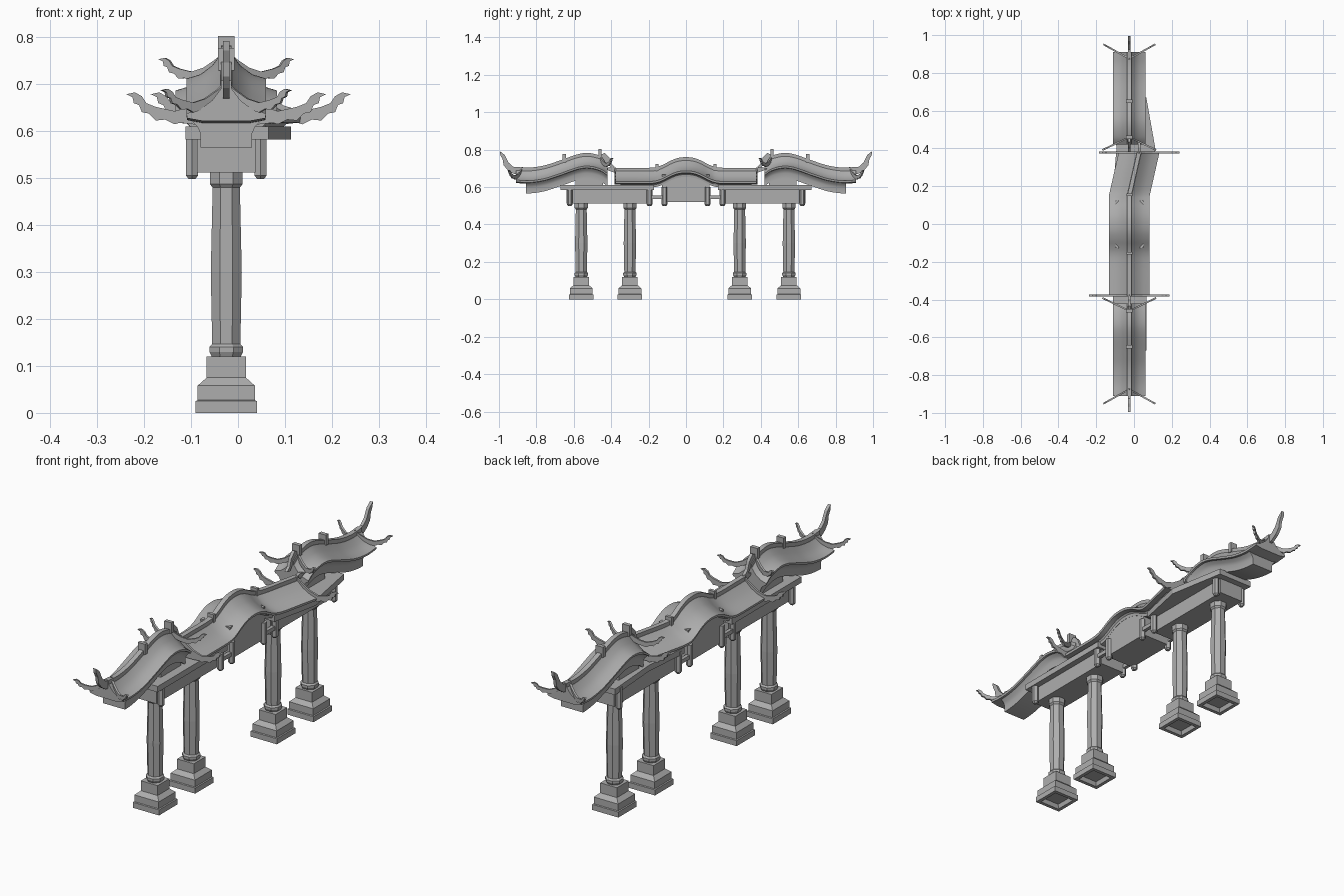
import bpy, bmesh, math
from mathutils import Vector

if "Cube" in bpy.data.objects:
    bpy.data.objects.remove(bpy.data.objects["Cube"])

CX = -0.025  # centre line of the gate

stone = bpy.data.materials.new("grey_stone")
stone.use_nodes = True
stone.diffuse_color = (0.42, 0.42, 0.42, 1)
stone.node_tree.nodes["Principled BSDF"].inputs["Base Color"].default_value = (0.42, 0.42, 0.42, 1)


def finish(name, bm, smooth=False):
    bmesh.ops.recalc_face_normals(bm, faces=bm.faces)
    mesh = bpy.data.meshes.new(name)
    bm.to_mesh(mesh)
    bm.free()
    mesh.materials.append(stone)
    ob = bpy.data.objects.new(name, mesh)
    bpy.context.collection.objects.link(ob)
    if smooth:
        bpy.ops.object.select_all(action='DESELECT')
        bpy.context.view_layer.objects.active = ob
        ob.select_set(True)
        bpy.ops.object.shade_smooth_by_angle(angle=math.radians(35))
    return ob


def skin(name, rings, smooth=False):
    """Closed surface through equal rings of points, capped at both ends."""
    bm = bmesh.new()
    rows = [[bm.verts.new(p) for p in ring] for ring in rings]
    n = len(rows[0])
    for a, b in zip(rows, rows[1:]):
        for i in range(n):
            j = (i + 1) % n
            bm.faces.new((a[i], a[j], b[j], b[i]))
    bm.faces.new(rows[0])
    bm.faces.new(rows[-1])
    return finish(name, bm, smooth)


def box(name, x0, x1, y0, y1, z0, z1):
    return skin(name, [[(x0, y0, z), (x1, y0, z), (x1, y1, z), (x0, y1, z)] for z in (z0, z1)])


def turned(name, sides, profile, x, y):
    """Stacked regular polygons; profile holds (z, apothem)."""
    rings = []
    for z, r in profile:
        r /= math.cos(math.pi / sides)
        angles = [(i + 0.5) * math.tau / sides for i in range(sides)]
        rings.append([(x + r * math.cos(a), y + r * math.sin(a), z) for a in angles])
    return skin(name, rings)


def curve(points, steps=5):
    """Smooth path through (y, z) points."""
    pts = [Vector(p) for p in points]
    pts = [pts[0] * 2 - pts[1]] + pts + [pts[-1] * 2 - pts[-2]]
    out = []
    for a, b, c, d in zip(pts, pts[1:], pts[2:], pts[3:]):
        for k in range(steps):
            t = k / steps
            out.append(0.5 * (2 * b + (c - a) * t + (2 * a - 5 * b + 4 * c - d) * t * t
                              + (3 * b - a - 3 * c + d) * t ** 3))
    return out + [pts[-2]]


def bend(y):
    """Sideways kink of the middle roof and one end deck."""
    return 0.052 * max(0, min(1, (y - 0.15) / 0.23))


def sweep(name, path, half, shift=lambda y: 0):
    section = half + [(-x, z) for x, z in reversed(half)]
    return skin(name, [[(CX + shift(y) + x, y, z + dz) for x, dz in section] for y, z in path], True)


def plate(name, outline, origin, direction, scale=1, thick=0.009):
    """Thin upright plate; outline is (distance along direction, height)."""
    d = Vector((direction[0], direction[1], 0)).normalized()
    side = Vector((-d.y, d.x, 0)) * thick / 2
    rings = [[Vector(origin) + (d * u + Vector((0, 0, z))) * scale + side * s for u, z in outline]
             for s in (-1, 1)]
    return skin(name, rings)


# Columns on stepped, hollow-bottomed bases
base = [(0.02, 0.045), (0, 0.05), (0, 0.066), (0.025, 0.066), (0.027, 0.061),
        (0.058, 0.061), (0.075, 0.042), (0.12, 0.042)]
shaft = [(0.12, 0.031), (0.13, 0.036), (0.14, 0.036), (0.147, 0.03), (0.3, 0.033),
         (0.48, 0.029), (0.488, 0.035), (0.515, 0.035)]
for y in (-0.56, -0.30, 0.287, 0.55):
    turned("column_base", 4, base, CX, y)
    turned("column_shaft", 8, shaft, CX, y)

# Roof shapes: (half width, drop below the ridge)
side_tiles = [(0.012, 0), (0.03, -0.024), (0.055, -0.043), (0.085, -0.052), (0.083, -0.062), (0.05, -0.068)]
side_body = [(0.03, -0.035), (0.078, -0.06), (0.062, -0.075), (0.055, -0.09), (0.055, -0.12)]
mid_tiles = [(0.012, 0), (0.04, -0.026), (0.075, -0.045), (0.108, -0.055), (0.106, -0.066), (0.07, -0.07)]
mid_body = [(0.03, -0.035), (0.09, -0.062), (0.077, -0.075), (0.075, -0.088)]
ridge_bar = [(0.011, 0.018), (0.011, -0.01)]

# Flame-shaped corner ornament that also runs down the roof edge
flame = [(0, 0.02), (0.03, -0.005), (0.07, -0.03), (0.11, -0.042), (0.15, -0.033), (0.17, -0.025),
         (0.18, -0.01), (0.195, -0.002), (0.213, -0.006), (0.2, -0.012), (0.197, -0.025),
         (0.186, -0.029), (0.18, -0.044), (0.165, -0.047), (0.15, -0.062), (0.13, -0.06),
         (0.11, -0.07), (0.06, -0.055), (0, -0.02)]
horn = [(0, 0.018), (0.03, 0.022), (0.055, 0.045), (0.075, 0.085), (0.1, 0.105), (0.098, 0.085),
        (0.085, 0.06), (0.08, 0.03), (0.06, 0.005), (0.03, -0.015), (0, -0.02)]
tail = [(0, 0.02), (0.02, 0.03), (0.045, 0.005), (0.058, -0.03), (0.075, -0.045), (0.055, -0.05),
        (0.04, -0.03), (0.025, -0.01), (0, -0.01)]

# Two end sections
side_path = [(0.42, 0.725), (0.46, 0.75), (0.52, 0.764), (0.58, 0.757), (0.68, 0.722),
             (0.76, 0.697), (0.84, 0.686), (0.91, 0.69)]
for s, end in ((-1, "front"), (1, "back")):
    path = [(s * y, z) for y, z in curve(side_path)]
    sweep(end + "_roof", path, side_tiles)
    sweep(end + "_roof_body", [p for p in path if abs(p[0]) < 0.865], side_body)
    sweep(end + "_ridge", path, ridge_bar)
    plate(end + "_horn", horn, (CX, s * 0.895, 0.687), (0, s), 1, 0.014)
    plate(end + "_ridge_tail", tail, (CX, s * 0.455, 0.752), (0, -s), 1, 0.014)
    for y, z in ((0.65, 0.73), (0.46, 0.755)):
        box(end + "_ridge_knob", CX - 0.018, CX + 0.018, s * y - 0.009, s * y + 0.009, z, z + 0.048)
    for d in (-1, 1):
        plate(end + "_outer_wing", flame, (CX, s * 0.875, 0.692), (d * 0.135, s * 0.075), 0.74)
        plate(end + "_inner_wing", flame, (CX, s * 0.46, 0.758), (d * 0.135, -s * 0.065), 0.74)
    box(end + "_roof_support", CX - 0.05, CX + 0.05, s * 0.445, s * 0.59, 0.605, 0.66)
    # Beam, deck slab and hanging posts
    box(end + "_beam", CX - 0.062, CX + 0.062, s * 0.18, s * 0.64, 0.512, 0.585)
    deck = [(0.17, 0), (0.4, 0.048 if s > 0 else 0), (0.67, 0)]
    skin(end + "_deck", [[(CX + x + (k if x > 0 else k * 0.4), s * y, z)
                          for x, z in ((-0.087, 0.583), (0.09, 0.583), (0.09, 0.61), (-0.087, 0.61))]
                         for y, k in deck])
    for d in (-1, 1):
        for y in (0.115, 0.195, 0.622):
            turned(end + "_hanging_post", 6, [(0.498, 0.007), (0.506, 0.013), (0.60, 0.013)],
                   CX + d * 0.073, s * y)
        box(end + "_tie_rail", CX + d * 0.073 - 0.008, CX + d * 0.073 + 0.008,
            s * 0.115, s * 0.195, 0.537, 0.555)

# Middle section with an arched roof
box("middle_panel", CX - 0.074, CX + 0.074, -0.128, 0.125, 0.52, 0.667)
half = [(0.0, 0.742), (0.04, 0.738), (0.08, 0.724), (0.12, 0.703), (0.155, 0.69),
        (0.2, 0.685), (0.3, 0.685), (0.38, 0.685)]
mid_path = curve([(-y, z) for y, z in reversed(half)] + half[1:])
sweep("middle_roof", mid_path, mid_tiles, bend)
sweep("middle_roof_body", mid_path[2:-2], mid_body, bend)
sweep("middle_ridge", mid_path, ridge_bar, bend)
for s in (-1, 1):
    x = CX + bend(s * 0.38)
    box("middle_ridge_knob", CX - 0.016, CX + 0.016, s * 0.155 - 0.007, s * 0.155 + 0.007, 0.685, 0.722)
    plate("middle_ridge_tip", [(0, 0.018), (0.03, 0.022), (0.06, 0.012), (0.03, 0), (0, -0.01)],
          (x, s * 0.375, 0.685), (0, s), 1, 0.014)
    for d in (-1, 1):
        plate("middle_wing", flame, (x, s * 0.378, 0.685), (d, 0))
